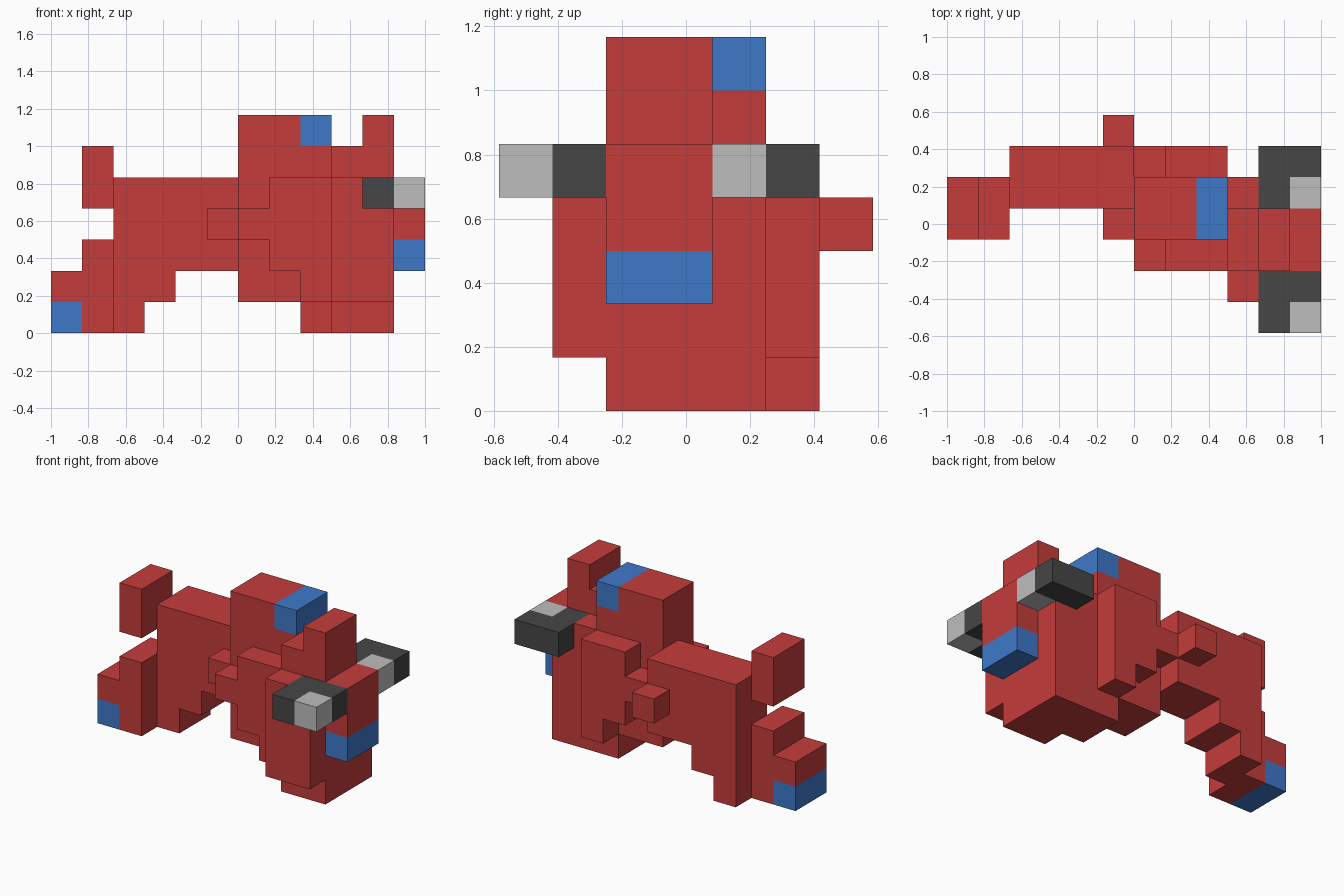
import bpy
import bmesh
from mathutils import Vector

if "Cube" in bpy.data.objects:
    bpy.data.objects.remove(bpy.data.objects["Cube"], do_unlink=True)

UNIT = 1 / 6                     # edge of one block
ORIGIN = Vector((6, 3.5, 0))     # grid point that sits at the world origin


def make_material(name, rgb):
    """Flat material from 0-255 display values."""
    lin = [((c / 255 + 0.055) / 1.055) ** 2.4 for c in rgb] + [1.0]
    mat = bpy.data.materials.new(name)
    mat.use_nodes = True
    mat.diffuse_color = lin
    bsdf = mat.node_tree.nodes["Principled BSDF"]
    bsdf.inputs["Base Color"].default_value = lin
    bsdf.inputs["Roughness"].default_value = 0.9
    return mat


MATERIALS = {
    "red": make_material("red", (197, 60, 60)),
    "blue": make_material("blue", (62, 121, 201)),
    "dark": make_material("dark grey", (70, 70, 70)),
    "light": make_material("light grey", (190, 190, 190)),
}

# Each part: boxes as (colour, low corner, high corner) in block units
PARTS = {
    "tail": [("red", (1, 3, 4), (2, 5, 6))],
    "rear_foot": [
        ("blue", (0, 3, 0), (1, 5, 1)),
        ("red", (0, 3, 1), (1, 5, 2)),
        ("red", (1, 3, 0), (2, 5, 3)),
    ],
    # rear body steps down to the ground toward the back
    "rear_body": [
        ("red", (2, 4, 2), (6, 6, 5)),
        ("red", (2, 4, 1), (4, 6, 2)),
        ("red", (2, 4, 0), (3, 6, 1)),
    ],
    "front_body": [
        ("red", (6, 3, 1), (9, 5, 6)),
        ("red", (8, 3, 0), (9, 5, 1)),
    ],
    "hump": [
        ("red", (6, 3, 6), (8, 5, 7)),
        ("blue", (8, 3, 6), (9, 5, 7)),
    ],
    "head": [
        ("red", (9, 2, 0), (11, 5, 4)),
        ("red", (9, 2, 4), (11, 4, 5)),
        ("red", (9, 4, 4), (10, 5, 5)),
        ("red", (9, 1, 1), (11, 2, 4)),
        ("red", (9, 1, 4), (10, 2, 5)),
    ],
    "crest": [
        ("red", (9, 2, 5), (11, 4, 6)),
        ("red", (10, 2, 6), (11, 4, 7)),
    ],
    "snout": [
        ("blue", (11, 2, 2), (12, 4, 3)),
        ("red", (11, 2, 3), (12, 4, 5)),
    ],
}

# Shoulders flank the front body, knobs flank the rear body
for side, y in (("right", 2), ("left", 5)):
    PARTS[side + "_shoulder"] = [
        ("red", (6, y, 3), (7, y + 1, 4)),
        ("red", (7, y, 2), (9, y + 1, 5)),
        ("red", (8, y, 1), (9, y + 1, 2)),
    ]
for side, y in (("right", 3), ("left", 6)):
    PARTS[side + "_knob"] = [("red", (5, y, 3), (6, y + 1, 4))]

# Eyes: dark blocks with one light front corner block
for side, y in (("right", 0), ("left", 4)):
    PARTS[side + "_eye"] = [
        ("light", (11, y, 4), (12, y + 1, 5)),
        ("dark", (10, y, 4), (11, y + 2, 5)),
        ("dark", (11, y + 1, 4), (12, y + 2, 5)),
    ]


def cells_of(boxes):
    """Map every unit cell in the boxes to its colour."""
    return {(x, y, z): colour
            for colour, lo, hi in boxes
            for x in range(lo[0], hi[0])
            for y in range(lo[1], hi[1])
            for z in range(lo[2], hi[2])}


PART_CELLS = {name: cells_of(boxes) for name, boxes in PARTS.items()}
FILLED = {cell for cells in PART_CELLS.values() for cell in cells}


def build_part(name, cells):
    """Outer skin of the part, with flat areas merged into single faces."""
    colours = list(dict.fromkeys(cells.values()))
    bm = bmesh.new()
    for cell, colour in cells.items():
        for axis in range(3):
            for sign in (-1, 1):
                step = Vector((0, 0, 0))
                step[axis] = sign
                if tuple(int(c) for c in Vector(cell) + step) in FILLED:
                    continue
                u, v = Vector((0, 0, 0)), Vector((0, 0, 0))
                u[(axis + 1) % 3] = 0.5
                v[(axis + 2) % 3] = 0.5 * sign
                centre = Vector(cell) + Vector((0.5, 0.5, 0.5)) + step / 2
                corners = (centre - u - v, centre + u - v,
                           centre + u + v, centre - u + v)
                face = bm.faces.new(
                    [bm.verts.new((p - ORIGIN) * UNIT) for p in corners])
                face.material_index = colours.index(colour)
    bmesh.ops.remove_doubles(bm, verts=bm.verts, dist=0.001)
    bmesh.ops.dissolve_limit(bm, angle_limit=0.01, verts=bm.verts,
                             edges=bm.edges, delimit={'MATERIAL'})
    mesh = bpy.data.meshes.new(name)
    bm.to_mesh(mesh)
    bm.free()
    for colour in colours:
        mesh.materials.append(MATERIALS[colour])
    bpy.context.scene.collection.objects.link(bpy.data.objects.new(name, mesh))


for part_name, part_cells in PART_CELLS.items():
    build_part(part_name, part_cells)
